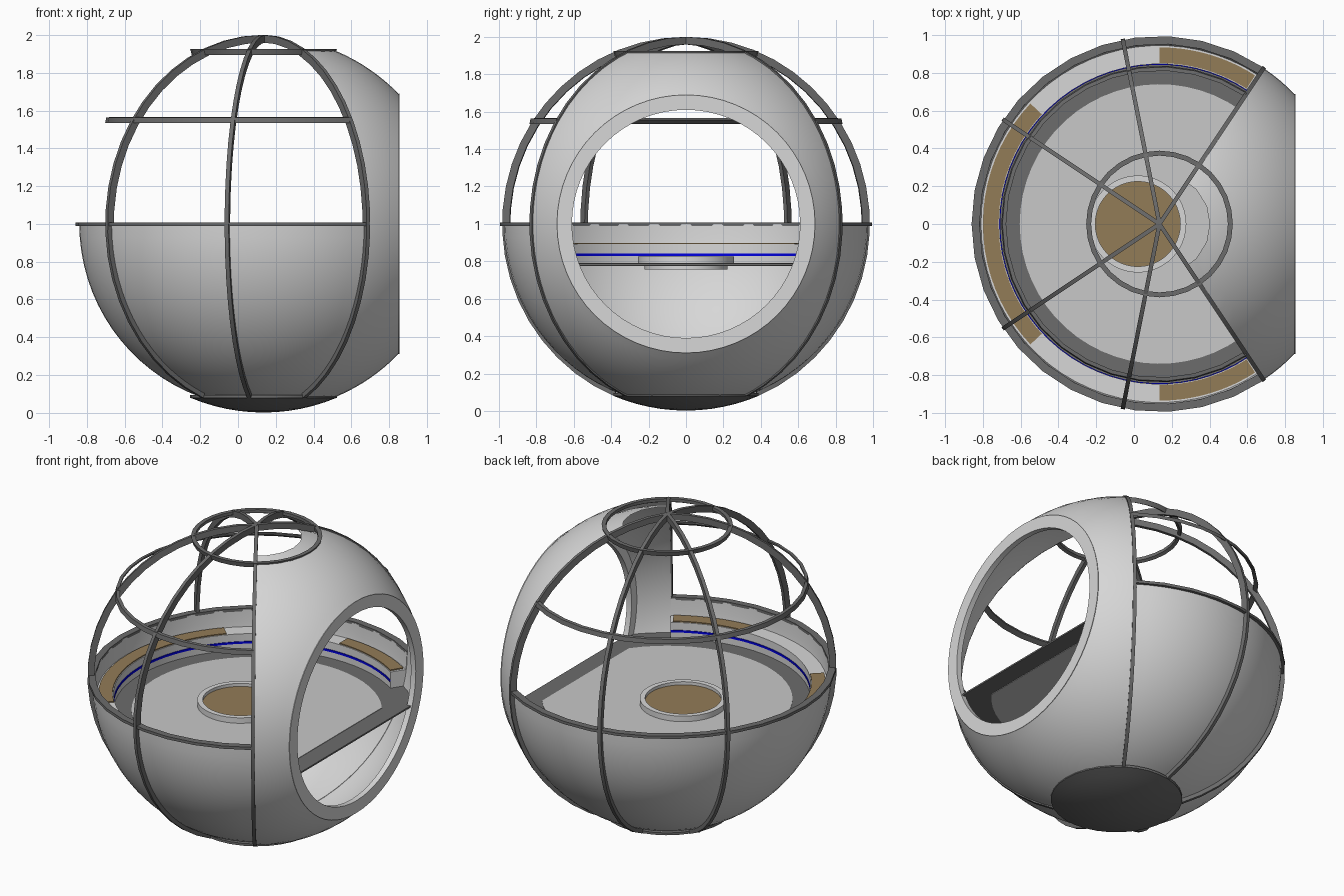
import bpy, bmesh
from math import sin, cos, acos, asin, sqrt, radians, degrees, pi
from mathutils import Matrix, Vector

if "Cube" in bpy.data.objects:
    bpy.data.objects.remove(bpy.data.objects["Cube"])

C = Vector((0.135, 0, 1.0))      # sphere centre
DOOR = 56.25                     # half angle of the entrance sector


def material(name, rgb):
    m = bpy.data.materials.new(name)
    m.diffuse_color = (*rgb, 1)
    m.use_nodes = True
    m.node_tree.nodes["Principled BSDF"].inputs["Base Color"].default_value = m.diffuse_color
    return m


SHELL = material("light grey shell", (0.68, 0.68, 0.68))
FLOOR = material("floor grey", (0.58, 0.58, 0.58))
FRAME = material("dark grey frame", (0.15, 0.15, 0.15))
TAN = material("tan wood", (0.29, 0.20, 0.095))
BLUE = material("blue light", (0.0, 0.0, 0.75))


def finish(bm, name, mat, smooth=True):
    me = bpy.data.meshes.new(name)
    bm.to_mesh(me)
    bm.free()
    ob = bpy.data.objects.new(name, me)
    bpy.context.collection.objects.link(ob)
    me.materials.append(mat)
    if smooth:
        bpy.ops.object.select_all(action='DESELECT')
        ob.select_set(True)
        bpy.context.view_layer.objects.active = ob
        bpy.ops.object.shade_smooth_by_angle(angle=radians(35))
    return ob


def lathe_bm(profile, a0=0, a1=360, n=48):
    """Sweep a closed (radius, height) profile around local z."""
    bm = bmesh.new()
    full = abs(a1 - a0 - 360) < 1e-6
    rings = []
    for i in range(n if full else n + 1):
        a = radians(a0 + (a1 - a0) * i / n)
        rings.append([bm.verts.new((r * cos(a), r * sin(a), z)) for r, z in profile])
    k = len(profile)
    for i in range(n):
        p, q = rings[i], rings[(i + 1) % len(rings)]
        for j in range(k):
            bm.faces.new((p[j], q[j], q[(j + 1) % k], p[(j + 1) % k]))
    if not full:
        bm.faces.new(rings[0])
        bm.faces.new(rings[-1])
    bmesh.ops.remove_doubles(bm, verts=bm.verts, dist=1e-5)
    bmesh.ops.recalc_face_normals(bm, faces=bm.faces)
    return bm


def lathe(name, mat, profile, a0=0, a1=360, n=48, matrix=None):
    bm = lathe_bm(profile, a0, a1, n)
    bm.transform(matrix or Matrix.Translation((C.x, 0, 0)))
    return finish(bm, name, mat)


def rect(r0, r1, z0, z1):
    return [(r0, z0), (r1, z0), (r1, z1), (r0, z1)]


def arc(R, h0, h1, n=16):
    """Points (radius, height) on a circle of radius R between two heights."""
    e0, e1 = asin(h0 / R), asin(h1 / R)
    return [(R * cos(e0 + (e1 - e0) * i / n), R * sin(e0 + (e1 - e0) * i / n))
            for i in range(n + 1)]


def chord_plate(name, mat, r, front, z0, z1):
    """Round plate with a straight front edge."""
    a = acos((front - C.x) / r)
    bm = bmesh.new()
    pts = [(C.x + r * cos(a + (2 * pi - 2 * a) * i / 48),
            r * sin(a + (2 * pi - 2 * a) * i / 48)) for i in range(49)]
    face = bm.faces.new([bm.verts.new((x, y, z0)) for x, y in pts])
    ext = bmesh.ops.extrude_face_region(bm, geom=[face], use_keep_orig=True)
    for v in ext['geom']:
        if isinstance(v, bmesh.types.BMVert):
            v.co.z = z1
    bmesh.ops.recalc_face_normals(bm, faces=bm.faces)
    return finish(bm, name, mat, False)


BACK0, BACK1 = DOOR, 360 - DOOR

# lower bowl around the back and sides
bowl = arc(0.975, 0.0, -0.915) + arc(0.952, -0.90, 0.0)
lathe("lower_bowl", SHELL, [(r, z + 1) for r, z in bowl], BACK0, BACK1)

# front shell with a flat round doorway, turned around x then cut to its sector
prof = (arc(0.992, 0.0, 0.715) + [(0.69, 0.72), (0.61, 0.72), (0.61, 0.685)]
        + arc(0.955, 0.685, 0.0))
bm = lathe_bm(prof, n=64)
bm.transform(Matrix.Translation(C) @ Matrix.Rotation(pi / 2, 4, 'Y'))
d = radians(DOOR)
cuts = [(C, Vector((-sin(d), cos(d), 0))), (C, Vector((-sin(d), -cos(d), 0))),
        (Vector((0, 0, 1.917)), Vector((0, 0, 1))),
        (Vector((0, 0, 0.083)), Vector((0, 0, -1)))]
for co, no in cuts:
    bmesh.ops.bisect_plane(bm, geom=bm.verts[:] + bm.edges[:] + bm.faces[:],
                           plane_co=co, plane_no=no, clear_outer=True)
finish(bm, "front_shell", SHELL)

# base cap
cap = [(max(r, 0.0), z + 1) for r, z in arc(0.998, -0.92, -0.9979999, 6)]
lathe("base_cap", FRAME, cap + [(0.0, 0.09), (cap[0][0], 0.09)], n=32)

# six curved ribs meeting at the top
for i, az in enumerate((DOOR, DOOR + 45, DOOR + 90)):
    for side in (1, -1):
        m = (Matrix.Translation(C) @ Matrix.Rotation(radians(az * side), 4, 'Z')
             @ Matrix.Rotation(pi / 2, 4, 'X'))
        lathe(f"rib_{i}_{'left' if side > 0 else 'right'}", FRAME,
              rect(0.96, 1.0, -0.011, 0.011), -67, 90, 22, m)

# horizontal hoops
lathe("rim_hoop", FRAME, rect(0.953, 0.995, 0.99, 1.008), BACK0, BACK1, 24)
lathe("upper_hoop", FRAME, [(0.812, 1.555), (0.838, 1.535), (0.832, 1.563), (0.812, 1.565)],
      BACK0, BACK1, 24)
lathe("top_hoop", FRAME, [(0.362, 1.905), (0.38, 1.895), (0.388, 1.925), (0.362, 1.925)], n=32)
lathe("bottom_hoop", FRAME, rect(0.36, 0.388, 0.08, 0.095), n=32)

# floor: dark border with a lighter panel
chord_plate("floor_border", FRAME, 0.93, 0.845, 0.777, 0.787)
chord_plate("floor_panel", FLOOR, 0.74, 0.725, 0.774, 0.790)

# bench around the wall, its cushions and the light strip on its riser
lathe("bench", SHELL, rect(0.847, 0.95, 0.785, 0.892), BACK0, BACK1)
lathe("bench_light", BLUE, rect(0.843, 0.849, 0.829, 0.843), BACK0, BACK1)
for name, a0, a1 in (("left", DOOR + 1, 90), ("back", 137, 223), ("right", 270, BACK1 - 1)):
    lathe("cushion_" + name, TAN, rect(0.852, 0.935, 0.89, 0.899), a0, a1, 20)

# fire table: collar above the floor, basin below, tan filling
T = Matrix.Translation((0.02, 0, 0))
lathe("table_collar", SHELL, rect(0.225, 0.257, 0.78, 0.826), matrix=T)
lathe("table_basin", SHELL, rect(0.0, 0.222, 0.755, 0.792), matrix=T)
lathe("table_filling", TAN, rect(0.0, 0.226, 0.793, 0.806), matrix=T)
